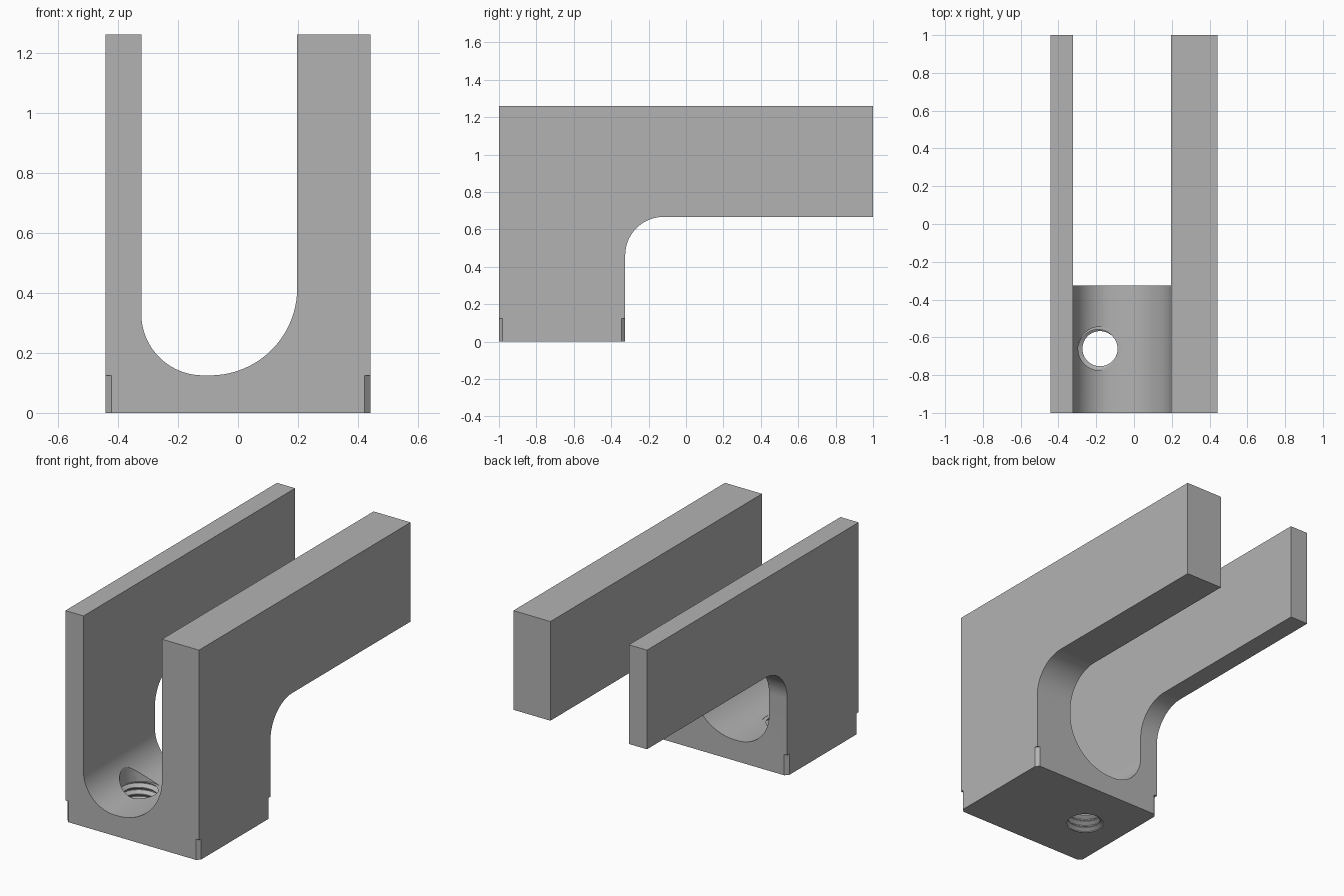
import bpy, bmesh
from math import sin, cos, pi, radians
from mathutils import Matrix

if "Cube" in bpy.data.objects:
    bpy.data.objects.remove(bpy.data.objects["Cube"])

HALF_W, FRONT, BACK, FOOT_BACK = 0.442, -1.0, 1.0, -0.325
TOP, ARM_Z = 1.26, 0.667
HOLE_X, HOLE_Y, MINOR, MAJOR, PITCH = -0.18, -0.66, 0.093, 0.116, 0.04

grey = bpy.data.materials.new("plain grey")
grey.use_nodes = True
grey.diffuse_color = (0.45, 0.45, 0.45, 1)
grey.node_tree.nodes["Principled BSDF"].inputs["Base Color"].default_value = grey.diffuse_color


def finish(bm, name):
    bmesh.ops.recalc_face_normals(bm, faces=bm.faces)
    mesh = bpy.data.meshes.new(name)
    bm.to_mesh(mesh)
    bm.free()
    mesh.materials.append(grey)
    obj = bpy.data.objects.new(name, mesh)
    bpy.context.collection.objects.link(obj)
    return obj


def extrude(points, depth, name):
    bm = bmesh.new()
    face = bm.faces.new([bm.verts.new(p) for p in points])
    new = bmesh.ops.extrude_face_region(bm, geom=[face])["geom"]
    moved = [v for v in new if isinstance(v, bmesh.types.BMVert)]
    bmesh.ops.translate(bm, verts=moved, vec=depth)
    return finish(bm, name)


def arc(cu, cv, r, start, end, steps=24):
    angles = [radians(start + (end - start) * i / steps) for i in range(steps + 1)]
    return [(cu + r * cos(a), cv + r * sin(a)) for a in angles]


def cut(body, cutter):
    mod = body.modifiers.new("cut", "BOOLEAN")
    mod.operation, mod.solver, mod.object = "DIFFERENCE", "EXACT", cutter
    bpy.context.view_layer.objects.active = body
    bpy.ops.object.modifier_apply(modifier=mod.name)
    bpy.data.objects.remove(cutter)


# Body: L-shaped side outline with a filleted inner corner
r = 0.205
side = [(FRONT, 0), (FOOT_BACK, 0)]
side += arc(FOOT_BACK + r, ARM_Z - r, r, 180, 90)
side += [(BACK, ARM_Z), (BACK, TOP), (FRONT, TOP)]
body = extrude([(-HALF_W, y, z) for y, z in side], (2 * HALF_W, 0, 0), "forked_bracket")

# Channel: U shape with a different radius on each side
small, large, floor = 0.205, 0.29, 0.125
channel = [(-0.322, 2)]
channel += arc(-0.322 + small, floor + small, small, 180, 270)
channel += arc(0.197 - large, floor + large, large, 270, 360, 32)
channel += [(0.197, 2)]
cut(body, extrude([(x, -1.5, z) for x, z in channel], (0, 3, 0), "channel_cutter"))

# Corner chamfers at the foot
size = 0.02 * 2 ** 0.5
for x in (-HALF_W, HALF_W):
    for y in (FRONT, FOOT_BACK):
        bm = bmesh.new()
        bmesh.ops.create_cube(bm, size=1, matrix=Matrix.Translation((x, y, 0))
                              @ Matrix.Rotation(pi / 4, 4, "Z")
                              @ Matrix.Diagonal((size, size, 0.25, 1)))
        cut(body, finish(bm, "chamfer_cutter"))

# Clearance bore above the thread
bm = bmesh.new()
bmesh.ops.create_cone(bm, cap_ends=True, segments=40, radius1=MAJOR, radius2=MAJOR,
                      depth=0.4, matrix=Matrix.Translation((HOLE_X, HOLE_Y, 0.325)))
cut(body, finish(bm, "bore_cutter"))

# Threaded hole: helical grid, each turn rising by one pitch
SEG, TURNS = 40, 6
section = [(0.0, MINOR), (0.15, MINOR), (0.52, MAJOR), (0.63, MAJOR)]
rows = len(section) * TURNS
bm = bmesh.new()
grid = []
for a in range(SEG):
    t = a / SEG
    column = []
    for k in range(rows):
        rise, radius = section[k % len(section)]
        z = -0.08 + PITCH * (k // len(section) + rise + t)
        column.append(bm.verts.new((HOLE_X + radius * cos(2 * pi * t),
                                    HOLE_Y + radius * sin(2 * pi * t), z)))
    grid.append(column)
for a in range(SEG):
    shift = len(section) if a == SEG - 1 else 0
    here, there = grid[a], grid[(a + 1) % SEG]
    for k in range(rows - 1 - shift):
        bm.faces.new((here[k], there[k + shift], there[k + shift + 1], here[k + 1]))
caps = bmesh.ops.holes_fill(bm, edges=[e for e in bm.edges if e.is_boundary])["faces"]
bmesh.ops.triangulate(bm, faces=caps)
cut(body, finish(bm, "thread_cutter"))

# Smooth curved walls, keep hard edges
bpy.ops.object.select_all(action="DESELECT")
body.select_set(True)
bpy.context.view_layer.objects.active = body
bpy.ops.object.shade_smooth_by_angle(angle=radians(25))
